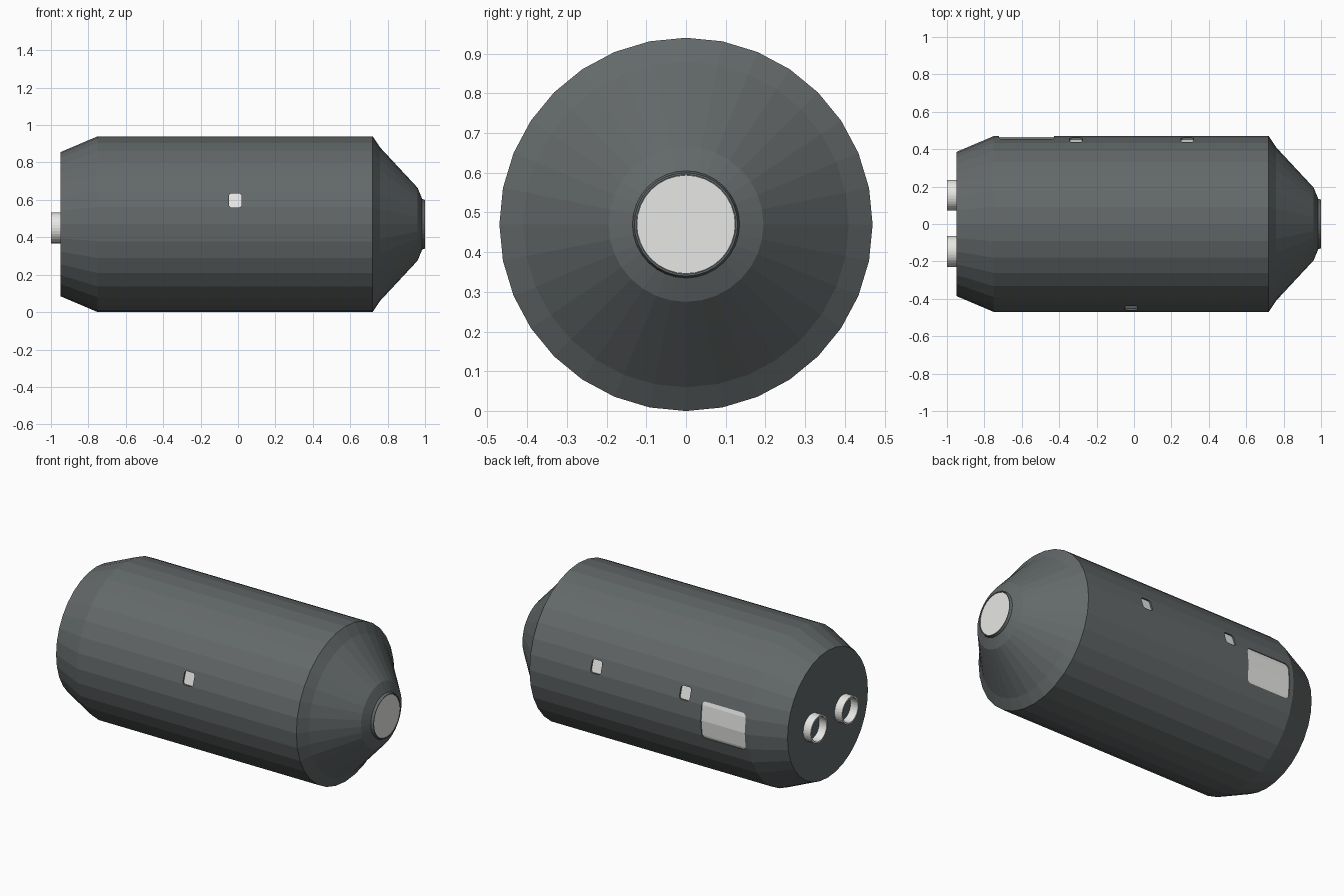
import bpy
import bmesh
from math import sin, cos, pi
from mathutils import Vector

cube = bpy.data.objects.get("Cube")
if cube:
    bpy.data.objects.remove(cube, do_unlink=True)

R = 0.47      # hull radius, also the height of its axis
SIDES = 32


def material(name, color):
    m = bpy.data.materials.new(name)
    m.use_nodes = True
    m.diffuse_color = color
    m.node_tree.nodes["Principled BSDF"].inputs["Base Color"].default_value = color
    return m


hull_grey = material("hull grey", (0.125, 0.14, 0.142, 1))
off_white = material("off white", (0.8, 0.8, 0.78, 1))


def finish(name, bm, mat):
    bmesh.ops.recalc_face_normals(bm, faces=bm.faces)
    mesh = bpy.data.meshes.new(name)
    bm.to_mesh(mesh)
    bm.free()
    mesh.materials.append(mat)
    ob = bpy.data.objects.new(name, mesh)
    bpy.context.collection.objects.link(ob)
    return ob


def lathe(name, profile, mat, y=0, z=R, sides=SIDES, ring=False):
    """Turn (x, radius) points round the x axis; cap the ends or close the loop."""
    bm = bmesh.new()
    rows = [[bm.verts.new((x, y + r * cos(2 * pi * i / sides), z + r * sin(2 * pi * i / sides)))
             for i in range(sides)] for x, r in profile]
    pairs = list(zip(rows, rows[1:]))
    if ring:
        pairs.append((rows[-1], rows[0]))
    else:
        bm.faces.new(rows[0])
        bm.faces.new(rows[-1])
    for a, b in pairs:
        for i in range(sides):
            j = (i + 1) % sides
            bm.faces.new((a[i], a[j], b[j], b[i]))
    return finish(name, bm, mat)


def rounded_block(name, x, z, w, h, side, corner, mat):
    """Rounded rectangle extruded through the hull skin on one side."""
    bm = bmesh.new()
    ring = []
    for k, (sx, sz) in enumerate(((1, 1), (-1, 1), (-1, -1), (1, -1))):
        for step in range(5):
            a = (k + step / 4) * pi / 2
            ring.append(bm.verts.new((x + sx * (w / 2 - corner) + corner * cos(a), side * 0.4,
                                      z + sz * (h / 2 - corner) + corner * sin(a))))
    face = bm.faces.new(ring)
    out = bmesh.ops.extrude_face_region(bm, geom=[face])
    moved = [v for v in out["geom"] if isinstance(v, bmesh.types.BMVert)]
    bmesh.ops.translate(bm, verts=moved, vec=Vector((0, side * 0.15, 0)))
    return finish(name, bm, mat)


def boolean(ob, cutter, operation):
    mod = ob.modifiers.new("cut", "BOOLEAN")
    mod.object = cutter
    mod.operation = operation
    mod.solver = "EXACT"
    bpy.context.view_layer.objects.active = ob
    bpy.ops.object.modifier_apply(modifier=mod.name)
    bpy.data.objects.remove(cutter, do_unlink=True)


# Hull with tapered tail, stepped nose and recessed nose rim
hull = lathe("hull", [(-0.95, 0.385), (-0.75, R), (0.72, R), (0.76, 0.41), (0.96, 0.195),
                      (0.985, 0.135), (1.0, 0.13), (1.0, 0.125), (0.994, 0.125)], hull_grey)

# Nose hatch set inside the rim
lathe("nose_hatch", [(0.99, 0.124), (0.998, 0.124)], off_white)

# Windows and door sit in recesses and follow the curve of the hull
openings = [
    ("front_window", -0.015, 0.597, 0.068, 0.075, -1, 0.015, 0.01),
    ("back_window_left", 0.285, 0.597, 0.068, 0.075, 1, 0.015, 0.01),
    ("back_window_right", -0.31, 0.597, 0.068, 0.075, 1, 0.015, 0.01),
    ("door", -0.575, 0.475, 0.295, 0.22, 1, 0.025, 0.005),
]
for name, x, z, w, h, side, corner, depth in openings:
    pane = lathe(name, [(x - w, R - depth), (x + w, R - depth)], off_white)
    boolean(pane, rounded_block("pane_shape", x, z, w, h, side, corner, off_white), "INTERSECT")
    boolean(hull, rounded_block("recess", x, z, w, h, side, corner, hull_grey), "DIFFERENCE")

# Pair of hollow tail nozzles
for name, y in (("left_nozzle", -0.147), ("right_nozzle", 0.153)):
    lathe(name, [(-0.945, 0.082), (-1.0, 0.082), (-1.0, 0.072), (-0.945, 0.072)],
          off_white, y=y, z=0.45, ring=True)
